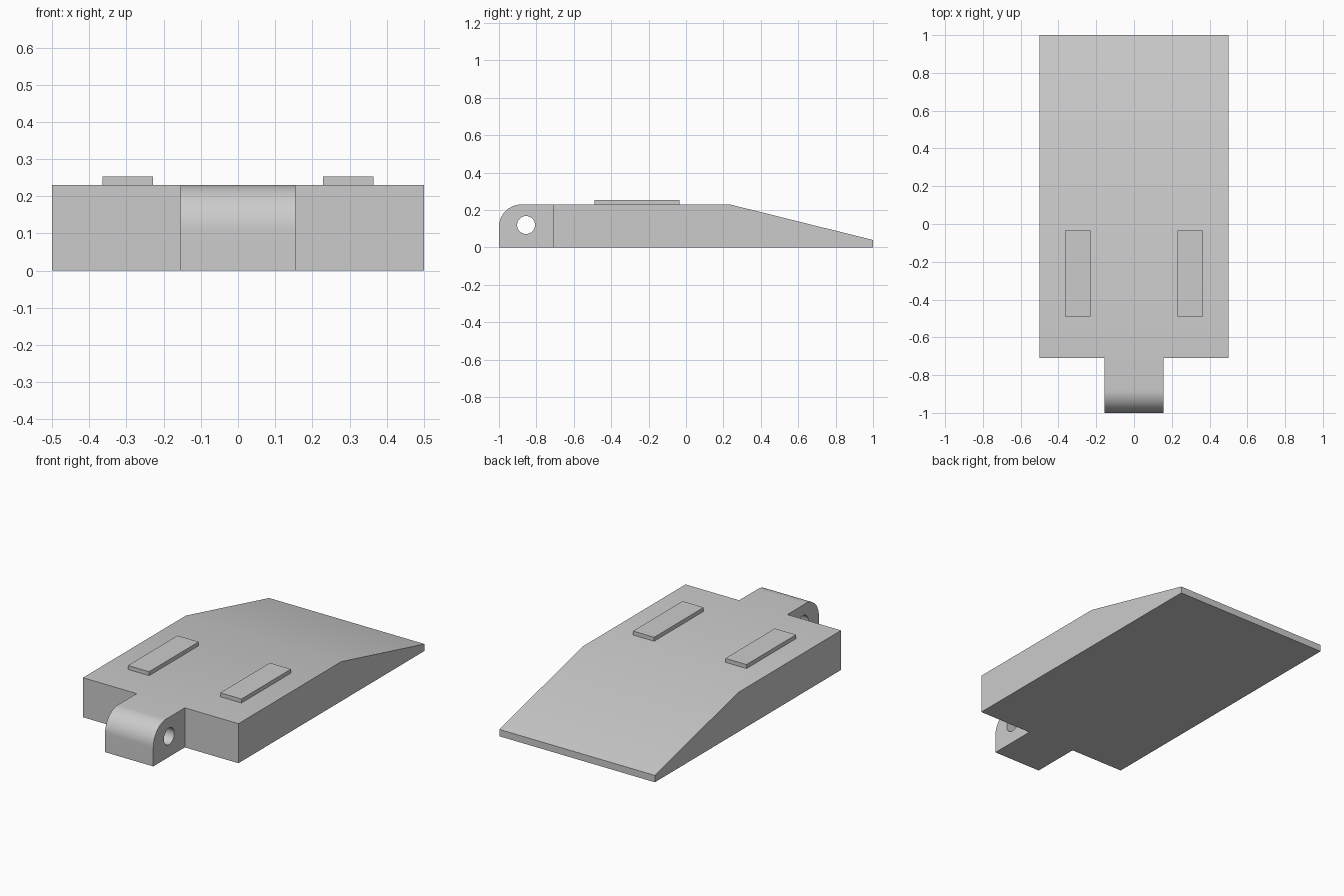
import bpy
import bmesh
import math
from mathutils import Matrix

cube = bpy.data.objects.get("Cube")
if cube:
    bpy.data.objects.remove(cube, do_unlink=True)

GREY = (0.6, 0.6, 0.6, 1.0)
grey = bpy.data.materials.new("plain grey")
grey.use_nodes = True
grey.diffuse_color = GREY
grey.node_tree.nodes["Principled BSDF"].inputs["Base Color"].default_value = GREY

TOP = 0.23          # height of the flat deck
SHOULDER = -0.71    # where the hinge tab meets the body


def add_object(name, bm):
    bmesh.ops.recalc_face_normals(bm, faces=bm.faces)
    mesh = bpy.data.meshes.new(name)
    bm.to_mesh(mesh)
    bm.free()
    mesh.materials.append(grey)
    obj = bpy.data.objects.new(name, mesh)
    bpy.context.collection.objects.link(obj)
    return obj


def extrude_profile(name, profile, half_width):
    """Extrude a closed (y, z) outline symmetrically along x."""
    bm = bmesh.new()
    face = bm.faces.new([bm.verts.new((-half_width, y, z)) for y, z in profile])
    result = bmesh.ops.extrude_face_region(bm, geom=[face])
    moved = [v for v in result["geom"] if isinstance(v, bmesh.types.BMVert)]
    bmesh.ops.translate(bm, verts=moved, vec=(2 * half_width, 0, 0))
    return add_object(name, bm)


def shade_smooth(obj):
    bpy.ops.object.select_all(action="DESELECT")
    obj.select_set(True)
    bpy.context.view_layer.objects.active = obj
    bpy.ops.object.shade_smooth_by_angle(angle=math.radians(30))


# Wedge body with a sloping rear ramp
body = extrude_profile(
    "wedge_body",
    [(SHOULDER, 0), (1, 0), (1, 0.04), (0.235, TOP), (SHOULDER, TOP)], 0.5)
shade_smooth(body)

# Hinge tab with a rounded upper front edge
radius, steps = 0.12, 16
arc = []
for i in range(steps + 1):
    a = math.pi / 2 * (1 + i / steps)
    arc.append((-1 + radius + radius * math.cos(a), TOP - radius + radius * math.sin(a)))
tab = extrude_profile(
    "hinge_tab", [(SHOULDER, TOP)] + arc + [(-1, 0), (SHOULDER, 0)], 0.155)

# Pin hole drilled sideways through the tab
bm = bmesh.new()
bmesh.ops.create_cone(
    bm, cap_ends=True, segments=32, radius1=0.048, radius2=0.048, depth=0.5,
    matrix=Matrix.Translation((0, -0.855, 0.12)) @ Matrix.Rotation(math.pi / 2, 4, "Y"))
cutter = add_object("pin_hole_cutter", bm)
cutter.hide_render = True
drill = tab.modifiers.new("pin_hole", "BOOLEAN")
drill.operation = "DIFFERENCE"
drill.solver = "EXACT"
drill.object = cutter
bpy.ops.object.select_all(action="DESELECT")
tab.select_set(True)
bpy.context.view_layer.objects.active = tab
bpy.ops.object.modifier_apply(modifier=drill.name)
bpy.data.objects.remove(cutter, do_unlink=True)
shade_smooth(tab)

# Raised pads on the deck
for side, name in ((1, "left_pad"), (-1, "right_pad")):
    bm = bmesh.new()
    bmesh.ops.create_cube(
        bm, size=1,
        matrix=Matrix.Translation((side * 0.297, -0.262, TOP + 0.011))
        @ Matrix.Diagonal((0.136, 0.455, 0.024, 1)))
    add_object(name, bm)
